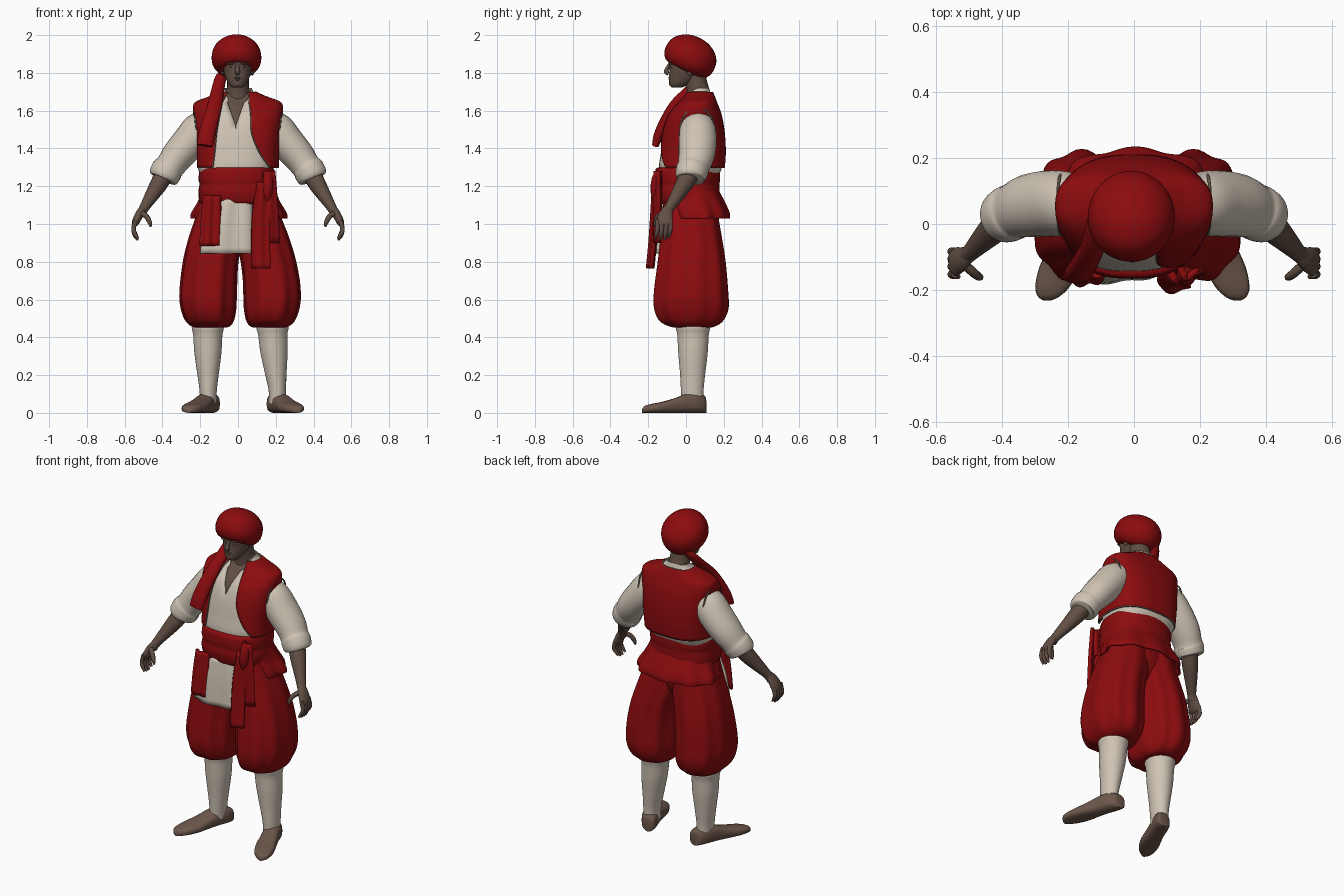
import bpy, bmesh, math
from mathutils import Vector

if "Cube" in bpy.data.objects:
    bpy.data.objects.remove(bpy.data.objects["Cube"])

def mat(name, rgb):
    m = bpy.data.materials.new(name)
    m.diffuse_color = (*rgb, 1)
    m.use_nodes = True
    m.node_tree.nodes["Principled BSDF"].inputs["Base Color"].default_value = m.diffuse_color
    return m

RED = mat("red cloth", (0.262, 0.0035, 0.0045))
LINEN = mat("cream linen", (0.62, 0.55, 0.46))
SKIN = mat("brown skin", (0.12, 0.078, 0.057))
LEATHER = mat("brown leather", (0.15, 0.095, 0.07))
TRIM = mat("dull braid", (0.13, 0.10, 0.075))

def smooth(rows, k=4):
    """Catmull-Rom interpolation of table rows."""
    out = []
    for i in range(len(rows) - 1):
        a, b, c, d = rows[max(i - 1, 0)], rows[i], rows[i + 1], rows[min(i + 2, len(rows) - 1)]
        for j in range(k):
            t = j / k
            out.append(tuple(q + 0.5 * t * ((r - p) + t * ((2 * p - 5 * q + 4 * r - s) + t * (3 * q - p - 3 * r + s)))
                             for p, q, r, s in zip(a, b, c, d)))
    return out + [tuple(rows[-1])]

def grid(name, rings, m, closed=True, thick=0):
    """Skin a list of equal-length point rings into a mesh."""
    bm = bmesh.new()
    vs = [[bm.verts.new(p) for p in r] for r in rings]
    n = len(rings[0])
    for a, b in zip(vs, vs[1:]):
        for i in range(n if closed else n - 1):
            j = (i + 1) % n
            bm.faces.new((a[i], a[j], b[j], b[i]))
    if closed and not thick:
        bm.faces.new(vs[0])
        bm.faces.new(vs[-1])
    bmesh.ops.remove_doubles(bm, verts=bm.verts, dist=1e-5)
    bmesh.ops.recalc_face_normals(bm, faces=bm.faces)
    me = bpy.data.meshes.new(name)
    bm.to_mesh(me)
    bm.free()
    me.materials.append(m)
    ob = bpy.data.objects.new(name, me)
    bpy.context.collection.objects.link(ob)
    bpy.context.view_layer.objects.active = ob
    bpy.ops.object.select_all(action='DESELECT')
    ob.select_set(True)
    bpy.ops.object.shade_smooth_by_angle(angle=math.radians(50))
    if thick:
        s = ob.modifiers.new("thickness", 'SOLIDIFY')
        s.thickness, s.offset = thick, 0
    return ob

def ring(cx, cy, z, rx, ry, p=2.0, a0=0, a1=None, n=40, rip=0, freq=9):
    """Horizontal superellipse, whole or as an arc, with optional pleats."""
    steps = n if a1 is None else n - 1
    a1 = a0 + 2 * math.pi if a1 is None else a1
    pts = []
    for i in range(n):
        a = a0 + (a1 - a0) * i / steps
        c, s, k = math.cos(a), math.sin(a), 1 + rip * math.sin(freq * a)
        pts.append((cx + rx * k * math.copysign(abs(c) ** (2 / p), c),
                    cy + ry * k * math.copysign(abs(s) ** (2 / p), s), z))
    return pts

def limb(name, rows, m, n=20, k=4):
    """Tube through (x, y, z, radius across, radius front-back)."""
    rows = smooth([r if len(r) == 5 else (*r, r[3]) for r in rows], k)
    pts, rings = [Vector(r[:3]) for r in rows], []
    for i, r in enumerate(rows):
        d = pts[min(i + 1, len(pts) - 1)] - pts[max(i - 1, 0)]
        u = d.cross(Vector((0, 1, 0))).normalized()
        v = d.cross(u).normalized()
        rings.append([pts[i] + u * r[3] * math.cos(2 * math.pi * j / n) + v * r[4] * math.sin(2 * math.pi * j / n)
                      for j in range(n)])
    return grid(name, rings, m)

def strip(name, rows, m, bow=0.02, fold=0.006, freq=6, thick=0.014):
    """Hanging cloth panel through (x, y, z, half width)."""
    ts = [i / 8 - 1 for i in range(17)]
    return grid(name, [[(x + t * w, y + bow * t * t + fold * math.sin(freq * t), z) for t in ts]
                       for x, y, z, w in smooth(rows)], m, False, thick)

def braid(name, pts, r=0.005):
    cu = bpy.data.curves.new(name, 'CURVE')
    cu.dimensions, cu.bevel_depth, cu.bevel_resolution = '3D', r, 1
    sp = cu.splines.new('POLY')
    sp.points.add(len(pts) - 1)
    for q, p in zip(sp.points, pts):
        q.co = (*p, 1)
    cu.materials.append(TRIM)
    ob = bpy.data.objects.new(name, cu)
    bpy.context.collection.objects.link(ob)
    bpy.ops.object.select_all(action='DESELECT')
    ob.select_set(True)
    bpy.context.view_layer.objects.active = ob
    bpy.ops.object.convert(target='MESH')

def ball(name, loc, size, m):
    ob = grid(name, [ring(0, 0, -math.cos(t * math.pi / 8), *[max(math.sin(t * math.pi / 8), 0.01)] * 2, n=16)
                     for t in range(9)], m)
    ob.location, ob.scale = loc, size

# Torso table: z, rx, centre y, ry, vest edge on +x, vest edge on -x
T = [(1.22, .18, .01, .15, .17, .14), (1.30, .21, .024, .176, .17, .135), (1.38, .213, .032, .173, .115, .125),
     (1.48, .222, .038, .162, .075, .115), (1.57, .230, .045, .14, .07, .10), (1.62, .232, .056, .112, .065, .09),
     (1.645, .216, .064, .094, .06, .085), (1.672, .145, .07, .078, .06, .07), (1.695, .095, .07, .068, .055, .055),
     (1.72, .082, .067, .064, .05, .05)]
P = 2.6

def edge(x, rx):
    return math.acos(min(1, max(0, x / rx)) ** (P / 2))

# Skin chest, shirt with a V neck, open vest
S = smooth(T)
grid("chest", [ring(0, cy, z, rx - .024, ry - .022, P) for z, rx, cy, ry, _, _ in S], SKIN)
rings = []
for z, rx, cy, ry, _, _ in S:
    e = edge(max(0, z - 1.52) * .36, rx - .012)
    rings.append(ring(-.012 * (z < 1.65), cy, z, rx - .012, ry - .012, P, -e, math.pi + e, 56))
grid("shirt", rings, LINEN, False, 0.006)
rings = [ring(0, cy, z, rx, ry, P, -edge(r, rx), math.pi + edge(l, rx), 56)
         for z, rx, cy, ry, r, l in smooth(T[1:-1])]
grid("vest", rings, RED, False, 0.012)
braid("vest_front_braid_left", [r[0] for r in rings])
braid("vest_front_braid_right", [r[-1] for r in rings])
braid("vest_hem_braid", rings[0])
braid("vest_collar_braid", rings[-1])

# Waist sash with folds
grid("sash", [ring(-.005, cy, z, rx, ry, 2.4, rip=.008, freq=5) for z, rx, cy, ry in smooth(
    [(1.30, .17, .01, .15), (1.29, .196, .008, .17), (1.24, .204, .006, .173), (1.21, .199, .006, .17),
     (1.17, .205, .005, .172), (1.12, .20, .01, .165), (1.105, .185, .01, .15)])], RED)

# Flared skirt behind, hanging panels in front
sk = [ring(.005, cy, z, rx, ry, 2.2, -.7, math.pi + .7, 90, rip, 9) for z, rx, cy, ry, rip in smooth(
    [(1.19, .185, .02, .14, 0), (1.12, .208, .045, .15, .02), (1.06, .24, .065, .155, .035), (1.03, .245, .07, .152, .04)])]
grid("sash_skirt", sk, RED, False, 0.012)
strip("shirt_tail", [(-.03, -.145, 1.13, .10), (-.05, -.163, 1.0, .125), (-.06, -.172, .845, .14)], LINEN, .03)
strip("sash_panel_right", [(-.14, -.16, 1.15, .045), (-.145, -.172, 1.02, .052), (-.15, -.18, .885, .055)], RED, .015)
strip("sash_tail_long", [(.14, -.165, 1.22, .032), (.125, -.175, 1.05, .042), (.122, -.185, .90, .044),
                         (.125, -.198, .765, .044)], RED, .02, .006, 4, .022)
strip("sash_tail_short", [(.165, -.16, 1.28, .025), (.172, -.16, 1.1, .034), (.178, -.16, .90, .038)], RED, .025, .005, 4, .02)
limb("sash_knot", [(.15, -.15, 1.28, .01), (.158, -.155, 1.24, .026), (.155, -.16, 1.17, .028), (.15, -.15, 1.11, .015)], RED)

# Hips and ballooning trousers: z, inner x, outer x, front y, back y, pleat depth
grid("trouser_hips", [ring(0, .02, z, rx, ry) for z, rx, ry in smooth(
    [(1.2, .17, .14), (1.1, .19, .145), (1, .18, .14), (.92, .12, .11), (.86, .04, .06), (.845, .01, .02)])], RED)
LEG = [(.452, .09, .21, -.03, .10, 0), (.455, .05, .24, -.08, .145, .01), (.485, .025, .275, -.14, .19, .03),
       (.55, .012, .300, -.17, .218, .035), (.64, .008, .308, -.172, .218, .03), (.8, .0, .290, -.152, .205, .028),
       (.92, -.025, .262, -.138, .188, .022), (1.0, -.03, .236, -.13, .175, .018), (1.08, -.03, .21, -.125, .165, .01),
       (1.18, -.03, .18, -.12, .15, 0)]

for s, side in ((-1, "right"), (1, "left")):
    rings = []
    for z, i, o, f, b, rip in smooth(LEG, 5):
        shift = .022 * min(1, max(0, (1.1 - z) / .4)) * (s > 0)
        rings.append(ring(s * ((i + o) / 2 + shift), (f + b) / 2, z, (o - i) / 2, (b - f) / 2, 2.25, n=72, rip=rip, freq=9))
    grid("trouser_leg_" + side, rings, RED)

    # Stockings and shoes
    top, low = (.183, .208) if s > 0 else (.16, .158)
    grid("stocking_" + side, [ring(s * (top + (low - top) * t), cy, z, rx, ry) for z, t, cy, rx, ry in smooth(
        [(.05, 1, .035, .043, .058), (.12, 1, .033, .046, .06), (.2, .7, .035, .056, .066), (.32, .3, .037, .072, .078),
         (.41, .05, .037, .077, .083), (.45, 0, .037, .085, .09), (.48, 0, .037, .08, .085)])], LINEN)
    heel, toe = (.193, .312) if s > 0 else (.137, .262)
    rings = []
    for y, w, h in smooth([(.108, .018, .06), (.10, .04, .09), (.06, .052, .105), (0, .052, .10), (-.06, .056, .078),
                           (-.13, .062, .058), (-.19, .052, .046), (-.22, .032, .036), (-.232, .01, .02)]):
        x = heel + (toe - heel) * (.1 - y) / .33
        rings.append([(s * (x + w * math.cos(a)), y, h / 2 + h / 2 * math.copysign(abs(math.sin(a)) ** .6, math.sin(a)))
                      for a in [j * math.pi / 12 for j in range(24)]])
    grid("shoe_" + side, rings, LEATHER)

    # Sleeve with rolled cuff, armhole braid
    limb("sleeve_" + side, [(s * x, y, z, r, q) for x, y, z, r, q in [
        (.15, .062, 1.55, .07, .08), (.20, .062, 1.50, .095, .096), (.26, .062, 1.43, .092, .1), (.32, .055, 1.36, .086, .095),
        (.36, .04, 1.305, .078, .085), (.375, .033, 1.285, .084, .086), (.395, .022, 1.25, .08, .08),
        (.40, .02, 1.24, .066, .066)]], LINEN, 28)
    braid("armhole_braid_" + side, [(s * (.231 - .02 * (1 - math.sin(a)) / 2), .06 + .09 * math.cos(a), 1.50 + .115 * math.sin(a))
                                    for a in [j * math.pi / 16 for j in range(33)]])
    # Forearm, palm, fingers, thumb
    limb("forearm_" + side, [(s * x, y, z, r) for x, y, z, r in [
        (.38, .03, 1.28, .05), (.42, -.01, 1.21, .046), (.46, -.05, 1.145, .036), (.497, -.088, 1.085, .026),
        (.515, -.102, 1.05, .026)]], SKIN)
    limb("palm_" + side, [(s * x, y, z, r, q) for x, y, z, r, q in [
        (.497, -.088, 1.09, .018, .022), (.52, -.105, 1.055, .022, .036), (.542, -.115, 1.01, .02, .044),
        (.55, -.118, .99, .012, .038)]], SKIN)
    for f in range(4):
        y, c = -.083 - f * .023, (.012, .0, .0, .008)[f]
        limb(f"finger_{f}_{side}", [(s * .542, y, 1.02, .012), (s * .553, y, .975, .012),
                                    (s * .546, y - .004, .94 + c, .011), (s * .53, y - .008, .915 + c, .006)], SKIN, 10, 3)
    limb("thumb_" + side, [(s * .515, -.12, 1.06, .014), (s * .485, -.148, 1.04, .014), (s * .468, -.16, 1.01, .012),
                           (s * .462, -.163, .985, .005)], SKIN, 10, 3)
    # Eyes, brows, ears
    ball("eye_" + side, (s * .03 - .003, -.073, 1.833), (.014, .012, .007), SKIN)
    ball("brow_" + side, (s * .032 - .003, -.082, 1.85), (.024, .012, .006), SKIN)
    ball("ear_" + side, (s * .079 - .003, .02, 1.815), (.01, .02, .03), SKIN)

# Neck, head and face
limb("neck", [(0, .075, 1.64, .072), (0, .065, 1.70, .06), (0, .05, 1.77, .057), (0, .04, 1.83, .06)], SKIN)
grid("head", [ring(-.003, cy, z, rx, ry, 2.2) for z, cy, rx, ry in smooth(
    [(1.722, -.05, .015, .018), (1.727, -.045, .034, .036), (1.745, -.032, .049, .056), (1.775, -.012, .063, .078),
     (1.81, .002, .073, .09), (1.85, .01, .079, .102), (1.89, .015, .08, .103), (1.93, .02, .06, .08)])], SKIN)
limb("nose", [(-.003, -.085, 1.848, .008), (-.003, -.099, 1.825, .01), (-.003, -.104, 1.806, .014, .013),
              (-.003, -.092, 1.795, .01)], SKIN, 12)
ball("upper_lip", (-.003, -.084, 1.774), (.022, .01, .005), SKIN)
ball("lower_lip", (-.003, -.082, 1.764), (.018, .01, .006), SKIN)
ball("chin", (-.003, -.072, 1.742), (.024, .018, .016), SKIN)

# Tilted turban and its tail over the shoulder
turban = grid("turban", [ring(0, 0, z, r * .93, r) for z, r in smooth(
    [(-.078, .085), (-.07, .112), (-.038, .136), (.005, .141), (.05, .128), (.085, .094), (.106, .05), (.112, .004)])], RED)
turban.location, turban.rotation_euler = (-.008, .024, 1.884), (math.radians(-27), 0, 0)
limb("turban_tail", [(-.07, .10, 1.81, .02, .02), (-.092, .07, 1.77, .03, .022), (-.108, .01, 1.705, .034, .024),
                     (-.122, -.06, 1.635, .038, .024), (-.145, -.11, 1.55, .042, .026), (-.165, -.145, 1.47, .044, .026),
                     (-.175, -.162, 1.415, .042, .018)], RED)
